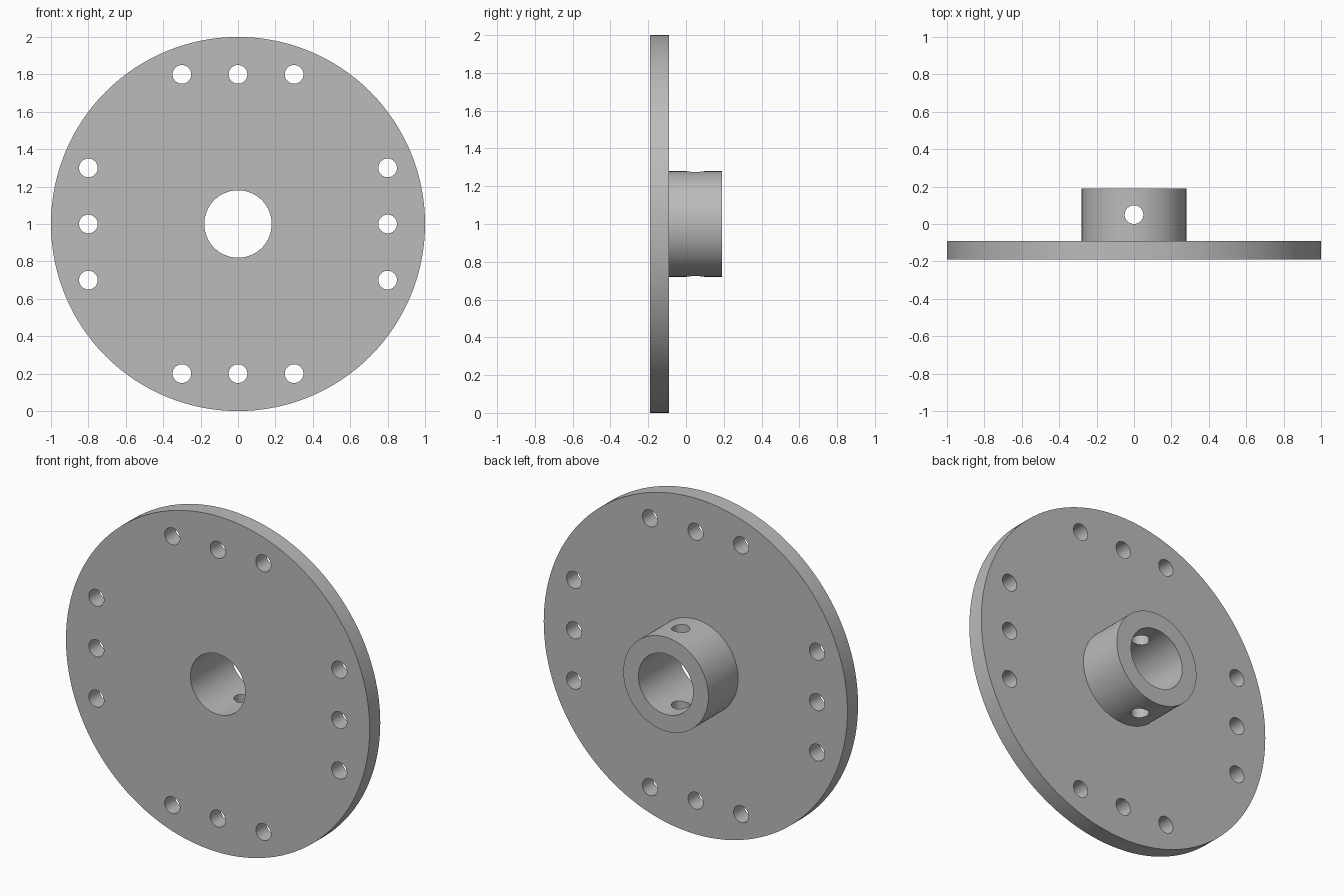
import bpy, bmesh, math
from mathutils import Matrix, Vector

default = bpy.data.objects.get("Cube")
if default:
    bpy.data.objects.remove(default)

CENTRE = Vector((0, 0, 1))
FRONT, SHOULDER, BACK = -0.19, -0.09, 0.19
PLATE_R, HUB_R, BORE_R, HOLE_R = 1.0, 0.28, 0.18, 0.05

grey = bpy.data.materials.new("plain_grey")
grey.use_nodes = True
colour = (0.5, 0.5, 0.5, 1)
grey.diffuse_color = colour
grey.node_tree.nodes["Principled BSDF"].inputs["Base Color"].default_value = colour


def make_object(name, bm):
    bmesh.ops.recalc_face_normals(bm, faces=bm.faces)
    mesh = bpy.data.meshes.new(name)
    bm.to_mesh(mesh)
    bm.free()
    mesh.materials.append(grey)
    obj = bpy.data.objects.new(name, mesh)
    bpy.context.collection.objects.link(obj)
    return obj


def add_pin(bm, centre, axis, depth):
    turn = Matrix.Rotation(math.pi / 2, 4, "X") if axis == "Y" else Matrix()
    bmesh.ops.create_cone(bm, cap_ends=True, segments=40, radius1=HOLE_R,
                          radius2=HOLE_R, depth=depth,
                          matrix=Matrix.Translation(centre) @ turn)


# Plate, hub and bore: one closed profile turned about the y axis
profile = [(BORE_R, FRONT), (PLATE_R, FRONT), (PLATE_R, SHOULDER),
           (HUB_R, SHOULDER), (HUB_R, BACK), (BORE_R, BACK)]
bm = bmesh.new()
verts = [bm.verts.new((r, y, 1)) for r, y in profile]
edges = [bm.edges.new((v, verts[i - 1])) for i, v in enumerate(verts)]
bmesh.ops.spin(bm, geom=verts + edges, cent=CENTRE, axis=(0, 1, 0),
               angle=math.tau, steps=128, use_merge=True)
bmesh.ops.remove_doubles(bm, verts=bm.verts, dist=0.0001)
flange = make_object("hub_flange", bm)

# Mounting holes: three on each of the four sides, and the set screw hole
bm = bmesh.new()
for quarter in range(4):
    spin = Matrix.Rotation(quarter * math.pi / 2, 3, "Y")
    for offset in (-0.3, 0, 0.3):
        spot = CENTRE + spin @ Vector((offset, 0, 0.8))
        add_pin(bm, spot + Vector((0, (FRONT + SHOULDER) / 2, 0)), "Y", 0.3)
add_pin(bm, CENTRE + Vector((0, 0.05, 0)), "Z", 0.8)
cutter = make_object("hole_cutter", bm)
cutter.hide_render = True

cut = flange.modifiers.new("holes", "BOOLEAN")
cut.operation = "DIFFERENCE"
cut.solver = "EXACT"
cut.object = cutter

# Apply the cut, then smooth the round walls
bpy.ops.object.select_all(action="DESELECT")
flange.select_set(True)
bpy.context.view_layer.objects.active = flange
bpy.ops.object.modifier_apply(modifier=cut.name)
bpy.data.objects.remove(cutter)
bpy.ops.object.shade_smooth_by_angle(angle=math.radians(30))
